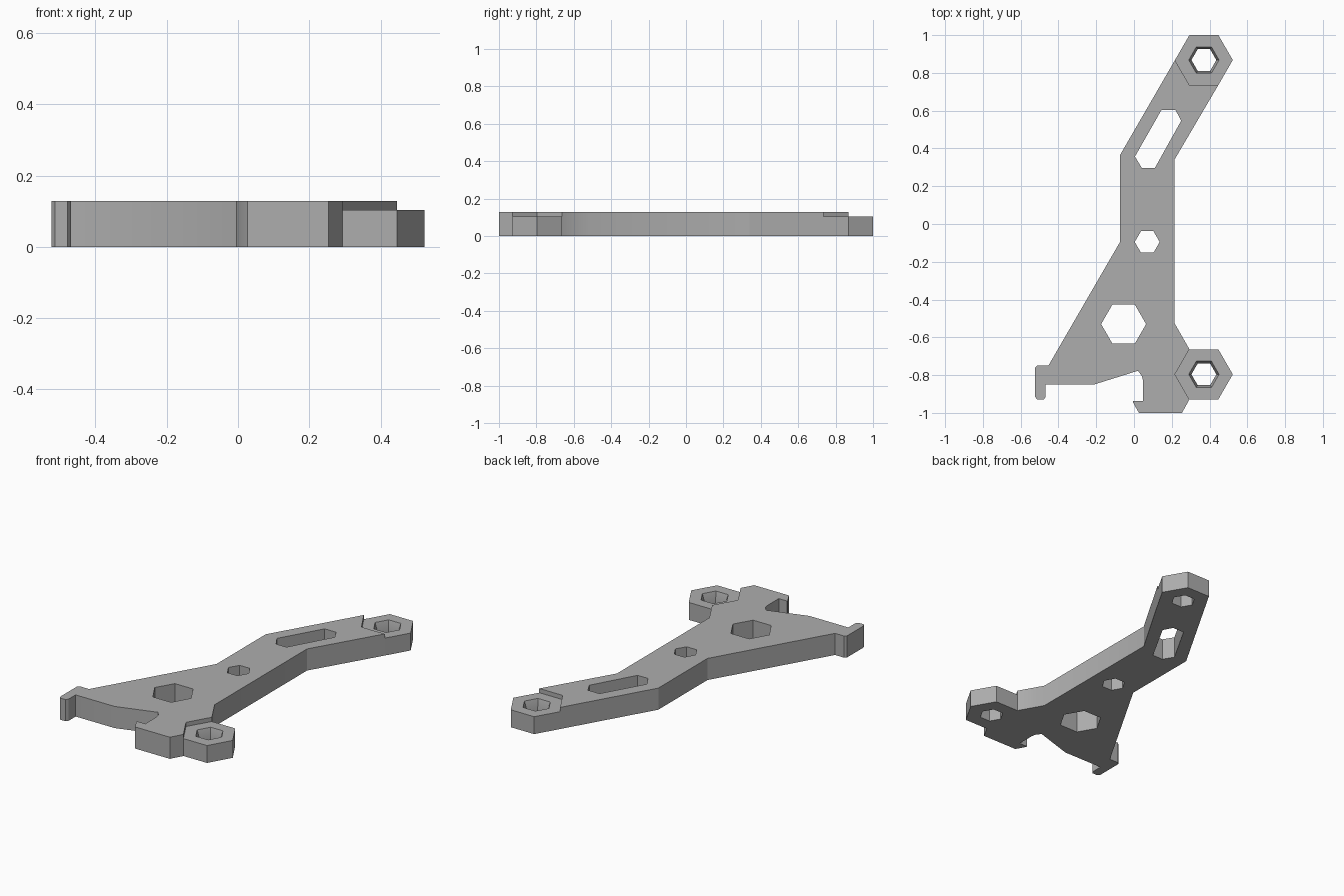
import bpy, bmesh
from math import cos, sin, pi

if "Cube" in bpy.data.objects:
    bpy.data.objects.remove(bpy.data.objects["Cube"])

THICK, PAD_TOP = 0.128, 0.103
PAD_R, BORE_R, NUT_R = 0.153, 0.066, 0.081
PADS = [(0.37, 0.868), (0.37, -0.796)]

grey = bpy.data.materials.new("plain grey")
grey.use_nodes = True
grey.diffuse_color = (0.42, 0.42, 0.42, 1)
grey.node_tree.nodes["Principled BSDF"].inputs["Base Color"].default_value = (0.42, 0.42, 0.42, 1)


def hexagon(centre, r):
    return [(centre[0] + r * cos(i * pi / 3), centre[1] + r * sin(i * pi / 3)) for i in range(6)]


def prism(name, lower, z0, z1, upper=None):
    """Solid between a lower outline and an upper one."""
    bm = bmesh.new()
    a = [bm.verts.new((x, y, z0)) for x, y in lower]
    b = [bm.verts.new((x, y, z1)) for x, y in upper or lower]
    bm.faces.new(a)
    bm.faces.new(b)
    for i in range(len(a)):
        j = (i + 1) % len(a)
        bm.faces.new((a[i], a[j], b[j], b[i]))
    bmesh.ops.recalc_face_normals(bm, faces=bm.faces)
    mesh = bpy.data.meshes.new(name)
    bm.to_mesh(mesh)
    bm.free()
    mesh.materials.append(grey)
    ob = bpy.data.objects.new(name, mesh)
    bpy.context.collection.objects.link(ob)
    return ob


def cut(target, cutter):
    cutter.hide_render = True
    mod = target.modifiers.new("cut", 'BOOLEAN')
    mod.operation, mod.solver, mod.object = 'DIFFERENCE', 'EXACT', cutter
    bpy.context.view_layer.objects.active = target
    bpy.ops.object.modifier_apply(modifier=mod.name)
    bpy.data.objects.remove(cutter)


# Bracket outline: upper arm, right side, lower pad, foot, hooks, left side
top_hex, low_hex = hexagon(PADS[0], PAD_R), hexagon(PADS[1], PAD_R)
outline = [(-0.074, 0.365), top_hex[3], top_hex[2], top_hex[1], top_hex[0], top_hex[5],
           (0.214, 0.34), (0.214, -0.524),
           low_hex[2], low_hex[1], low_hex[0], low_hex[5], low_hex[4],
           (0.254, -1), (0.026, -1), (-0.005, -0.945), (-0.005, -0.936), (0.048, -0.936),
           (0.048, -0.83), (0.042, -0.805), (0.021, -0.777), (-0.212, -0.85), (-0.468, -0.85),
           (-0.468, -0.915), (-0.478, -0.93), (-0.513, -0.93), (-0.523, -0.915),
           (-0.523, -0.76), (-0.512, -0.748), (-0.452, -0.748), (-0.074, -0.095)]
bracket = prism("bracket", outline, 0, THICK)

# Lowered hexagonal pads, with a tapered nut seat above each bore
for c in PADS:
    cut(bracket, prism("pad_cutter", hexagon(c, PAD_R + 0.0005), PAD_TOP, 0.3))
    cut(bracket, prism("bore_cutter", hexagon(c, BORE_R), -0.1, 0.3))
    cut(bracket, prism("seat_cutter", hexagon(c, BORE_R), 0.06, PAD_TOP + 0.02, hexagon(c, NUT_R + 0.006)))

# Hexagonal holes and the slanted slot
cut(bracket, prism("hole_cutter", hexagon((0.07, -0.095), 0.066), -0.1, 0.3))
cut(bracket, prism("large_hole_cutter", hexagon((-0.055, -0.53), 0.119), -0.1, 0.3))
slot = [(0.145, 0.603), (0.22, 0.603), (0.25, 0.547), (0.11, 0.296), (0.042, 0.296), (0.005, 0.357)]
cut(bracket, prism("slot_cutter", slot, -0.1, 0.3))

bpy.ops.object.select_all(action='DESELECT')
bracket.select_set(True)
bpy.context.view_layer.objects.active = bracket
bpy.ops.object.shade_smooth_by_angle(angle=pi / 6)
